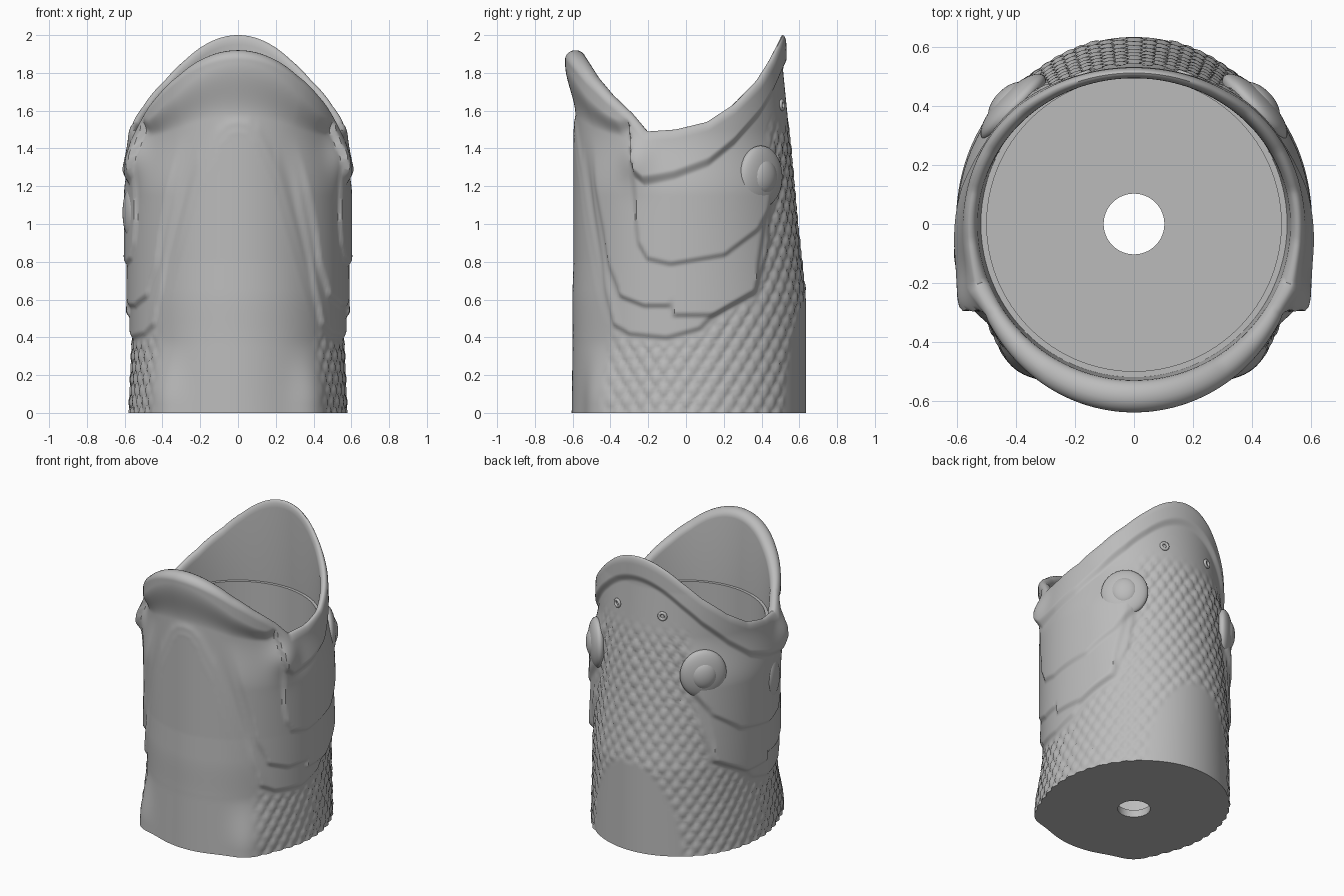
import bpy, bmesh, math
from mathutils import Vector

cube = bpy.data.objects.get("Cube")
if cube:
    bpy.data.objects.remove(cube, do_unlink=True)

grey = bpy.data.materials.new("plain_grey")
grey.use_nodes = True
grey.diffuse_color = (0.5, 0.5, 0.5, 1)
grey.node_tree.nodes["Principled BSDF"].inputs["Base Color"].default_value = grey.diffuse_color

COLUMNS, ROWS = 240, 180


def interp(keys, v):
    """Piecewise linear curve through (position, value) pairs."""
    if v <= keys[0][0]:
        return keys[0][1]
    for (a, fa), (b, fb) in zip(keys, keys[1:]):
        if v <= b:
            return fa + (fb - fa) * (v - a) / (b - a)
    return keys[-1][1]


def smooth(v):
    v = min(1.0, max(0.0, v))
    return v * v * (3 - 2 * v)


def bell(v, width):
    return math.exp(-(v / width) ** 2)


# Body radius by height for the throat, flank and forehead
THROAT = [(0, .605), (.4, .6), (.8, .585), (2, .585)]
FLANK = [(0, .575), (.35, .56), (.8, .555), (2, .55)]
FOREHEAD = [(0, .635), (.6, .635), (1, .59), (1.5, .545), (1.8, .515), (2, .51)]

# Mouth opening height and lip band, by sine of the angle around the body
RIM = [(-1, 1.92), (-.85, 1.79), (-.7, 1.69), (-.5, 1.58), (-.36, 1.49),
       (-.1, 1.5), (.2, 1.54), (.45, 1.63), (.7, 1.76), (.85, 1.87), (1, 2)]
LIP_WIDTH = [(-1, .35), (-.6, .17), (-.52, .1), (-.44, .3), (0, .26), (.7, .2), (1, .18)]
LIP_BULGE = [(-1, .055), (-.5, .03), (0, .028), (.7, .025), (1, .02)]

# Lower edges of the overlapping gill plates as (y, z), and their thickness
CHEEK = [(-.28, 1.4), (-.27, 1.15), (-.25, .88), (-.2, .8), (-.08, .77),
         (.2, .82), (.36, .95), (.45, 1.1), (.5, 1.5)]
GILL = [(-.52, 1.5), (-.46, 1.1), (-.4, .75), (-.34, .6), (-.22, .55), (-.08, .55),
        (-.07, .5), (.15, .5), (.36, .62), (.42, .8), (.46, 1.1), (.5, 1.5)]
GILL_COVER = [(-.54, 1.5), (-.48, 1), (-.42, .6), (-.38, .45), (-.3, .4), (-.1, .38),
              (.08, .43), (.15, .5), (.35, .63), (.5, 1.5)]
PLATES = [(CHEEK, .016), (GILL, .018), (GILL_COVER, .016)]
# Arch under the chin as (x, z)
ARCH = [(0, 1.53), (.05, 1.52), (.1, 1.47), (.2, 1.27), (.3, .93), (.4, .58), (.46, .35)]


def edge_distance(keys, u, z):
    """Approximate signed distance above a curve."""
    slope = (interp(keys, u + .01) - interp(keys, u - .01)) / .02
    return (z - interp(keys, u)) / math.hypot(1, slope)


def outer_radius(angle, z):
    s, c = math.sin(angle), abs(math.cos(angle))
    x, y = .57 * c, .57 * s
    side = interp(FLANK, z)
    end = interp(FOREHEAD if s > 0 else THROAT, z)
    r = side + (end - side) * s * s

    # Gill plates, fading out below the lip
    fade = 1 - smooth((z - 1.15) / .35)
    for keys, height in PLATES:
        if keys[0][0] < y < keys[-1][0]:
            r += height * fade * smooth(edge_distance(keys, y, z) / .035)

    # Chin arch with a soft ridge
    if s < 0:
        inside = -edge_distance(ARCH, x, z)
        fade = smooth((z - .35) / .3) * smooth(-s * 3)
        r += fade * (.01 * smooth(inside / .05) + .008 * bell(inside, .03))

    # Lip band and the hanging fold at the mouth corner
    depth = interp(RIM, s) - z
    soft = .06 + .22 * max(0, -s) ** 4
    r += interp(LIP_BULGE, s) * smooth((interp(LIP_WIDTH, s) - depth) / soft)
    r += .045 * bell(y + .25, .08) * bell(z - 1.35, .12)

    # Front fins flaring out at the base
    r += .045 * bell(x - .37, .09) * smooth(-s * 2) * smooth((.4 - z) / .35)

    # Diamond scales on the flanks and back
    clear = max(smooth(edge_distance(GILL_COVER, y, z) / -.05), smooth((s - .75) / .1))
    mask = clear * smooth((s + .75) / .15) * smooth((1.6 - z) / .2)
    if s > .8:
        mask *= smooth((math.hypot(x / .3, z / .6) - 1) / .1)
    if mask > 0:
        arc = math.acos(min(1, c)) * .6
        a, b = (arc + .7 * z) / .085, (arc - .7 * z) / .085
        r += mask * (.014 * math.sqrt(abs(math.sin(math.pi * a) * math.sin(math.pi * b))) - .007)
    return r


def section(angle):
    """Closed wall section: outside, lip, cup bore, floor, drain hole."""
    s = math.sin(angle)
    top = interp(RIM, s)
    inner = .53 - .035 * max(0, s) ** 2
    mid = (inner + outer_radius(angle, top - .05)) / 2
    points = []
    for i in range(ROWS + 1):
        depth = top * (1 - i / ROWS) ** 1.3
        r = outer_radius(angle, top - depth)
        if depth < .05:
            r = mid + (r - mid) * math.sqrt(1 - (1 - depth / .05) ** 2)
        points.append((r, top - depth))
    for depth in (.003, .01, .02, .035, .05):
        r = mid - (mid - inner) * math.sqrt(1 - (1 - depth / .05) ** 2)
        points.append((r, top - depth))
    points += [(.52, 1.4), (.5, 1.4), (.5, .05), (.103, .05), (.103, 0)]
    return points


def finish(obj, name):
    obj.name = name
    obj.data.name = name
    obj.data.materials.append(grey)
    bpy.ops.object.select_all(action='DESELECT')
    obj.select_set(True)
    bpy.context.view_layer.objects.active = obj
    bpy.ops.object.shade_smooth_by_angle(angle=math.radians(40))


# Fish-shaped cup body
bm = bmesh.new()
loops = []
for k in range(COLUMNS):
    angle = math.tau * k / COLUMNS
    loops.append([bm.verts.new((r * math.cos(angle), r * math.sin(angle), z))
                  for r, z in section(angle)])
for k in range(COLUMNS):
    here, after = loops[k], loops[(k + 1) % COLUMNS]
    for i in range(len(here)):
        j = (i + 1) % len(here)
        bm.faces.new((here[i], after[i], after[j], here[j]))
bmesh.ops.recalc_face_normals(bm, faces=bm.faces)
mesh = bpy.data.meshes.new("cup_body")
bm.to_mesh(mesh)
bm.free()
body = bpy.data.objects.new("cup_body", mesh)
bpy.context.collection.objects.link(body)
finish(body, "cup_body")


def placement(angle, r, z):
    out = Vector((math.cos(angle), math.sin(angle), 0))
    return out * r + Vector((0, 0, z)), out.to_track_quat('Z', 'Y').to_euler()


def dome(name, angle, r, z, width, height, depth):
    """Flattened ball facing outward from the body."""
    spot, turn = placement(angle, r, z)
    bpy.ops.mesh.primitive_uv_sphere_add(segments=40, ring_count=20, location=spot, rotation=turn)
    obj = bpy.context.object
    obj.scale = (width, height, depth)
    finish(obj, name)


# Eyes and nostrils on both sides
for label, sign in (("left", 1), ("right", -1)):
    angle = math.pi / 2 - sign * math.radians(46)
    dome(label + "_eye", angle, .57, 1.25, .15, .165, .055)
    dome(label + "_pupil", angle, .595, 1.25, .085, .095, .045)
    angle = math.pi / 2 - sign * .33
    spot, turn = placement(angle, outer_radius(angle, 1.63) + .003, 1.63)
    bpy.ops.mesh.primitive_torus_add(major_radius=.022, minor_radius=.01, major_segments=24,
                                     minor_segments=10, location=spot, rotation=turn)
    finish(bpy.context.object, label + "_nostril")

# Raised oval on the right cheek only
dome("cheek_oval", math.pi + .24, .588, 1.06, .09, .13, .035)
